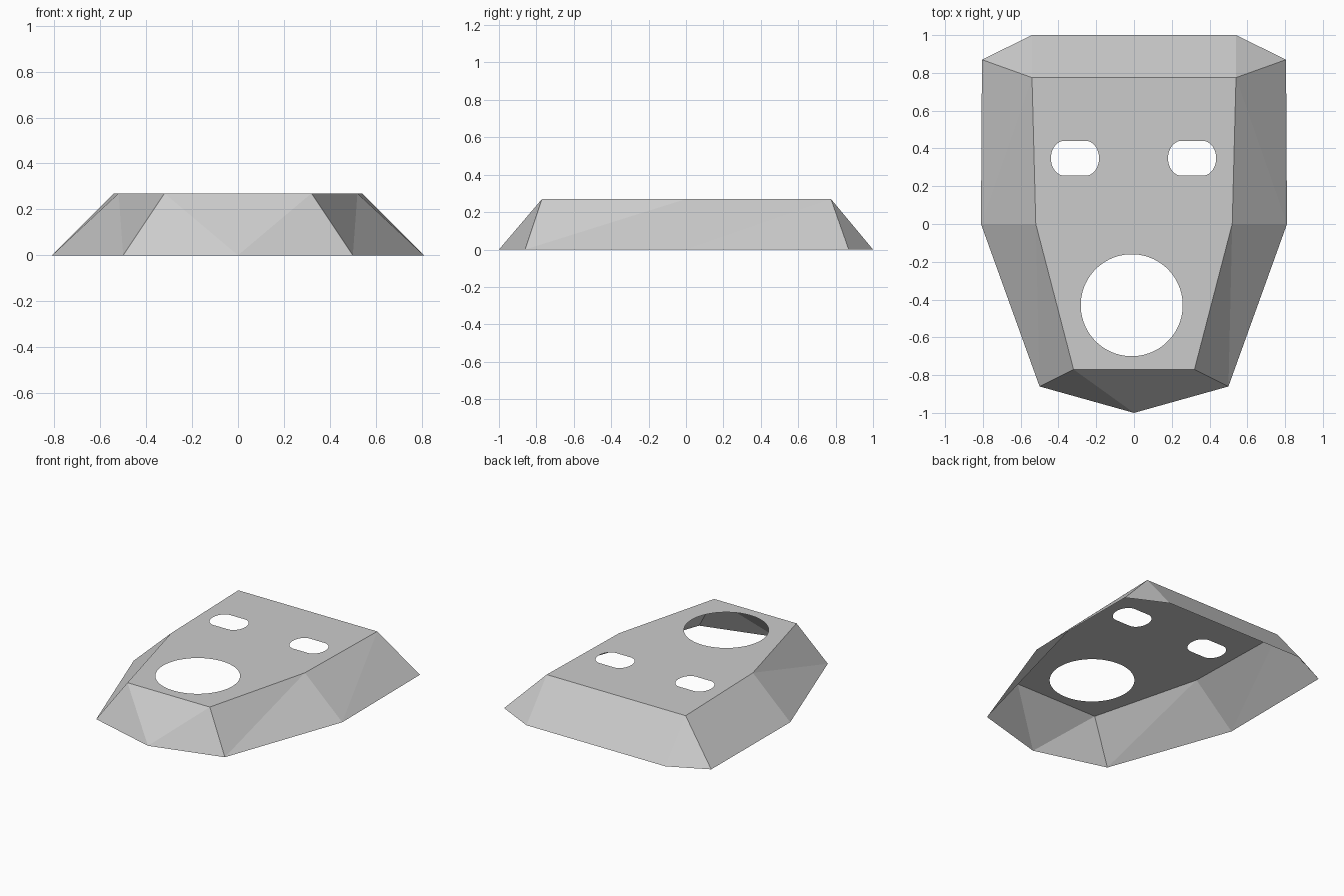
import bpy
import bmesh
from math import cos, sin, tau

if "Cube" in bpy.data.objects:
    bpy.data.objects.remove(bpy.data.objects["Cube"])

H = 0.27  # height of the flat face


def finish(bm, name):
    mesh = bpy.data.meshes.new(name)
    bm.to_mesh(mesh)
    bm.free()
    obj = bpy.data.objects.new(name, mesh)
    bpy.context.collection.objects.link(obj)
    return obj


def rounded_hole(cx, cy, rx, ry, straight=0.0, n=48):
    """Oval outline, stretched in x by a straight stretch on each side."""
    pts = []
    for i in range(n):
        a = tau * (i + 0.5) / n
        shift = straight if cos(a) > 0 else -straight
        pts.append((cx + shift + rx * cos(a), cy + ry * sin(a)))
    return pts


# Half outlines (x >= 0), from front to back
rim = [(0, -1), (0.5, -0.86), (0.81, 0), (0.805, 0.87), (0.54, 1)]
top = [(0.32, -0.77), (0.52, 0), (0.54, 0.775)]

# Face plate with eye and mouth openings
bm = bmesh.new()
loops = [top + [(-x, y) for x, y in reversed(top)],
         rounded_hole(-0.012, -0.43, 0.27, 0.27, n=64)]
for side in (-1, 1):
    loops.append(rounded_hole(side * 0.31 - 0.0025, 0.348, 0.0725, 0.0925, 0.055))
edges = []
for loop in loops:
    vs = [bm.verts.new((x, y, H)) for x, y in loop]
    edges += [bm.edges.new((vs[i - 1], vs[i])) for i in range(len(vs))]
bmesh.ops.triangle_fill(bm, use_beauty=True, edges=edges, normal=(0, 0, 1))
for f in bm.faces:
    f.normal_update()
    if f.normal.z < 0:
        f.normal_flip()
finish(bm, "face_plate")

# Sloping faceted side walls, open underneath
bm = bmesh.new()
for s in (1, -1):
    r = [bm.verts.new((s * x, y, 0)) for x, y in rim]
    t = [bm.verts.new((s * x, y, H)) for x, y in top]
    mid_front = bm.verts.new((0, top[0][1], H))
    mid_back = bm.verts.new((0, top[2][1], H))
    mid_rim = bm.verts.new((0, rim[4][1], 0))
    for f in ((r[0], t[0], mid_front), (r[0], r[1], t[0]),
              (r[1], t[1], t[0]), (r[1], r[2], t[1]),
              (r[2], t[2], t[1]), (r[2], r[3], t[2]),
              (r[3], r[4], t[2]), (r[4], mid_rim, mid_back, t[2])):
        bm.faces.new(f if s > 0 else f[::-1])
bmesh.ops.remove_doubles(bm, verts=bm.verts, dist=1e-4)
# merge the centre seams so the front and back walls are single flats
seam = [e for e in bm.edges if len(e.link_faces) == 2
        and all(abs(v.co.x) < 1e-4 for v in e.verts)]
bmesh.ops.dissolve_edges(bm, edges=seam, use_verts=False)
finish(bm, "side_walls")
